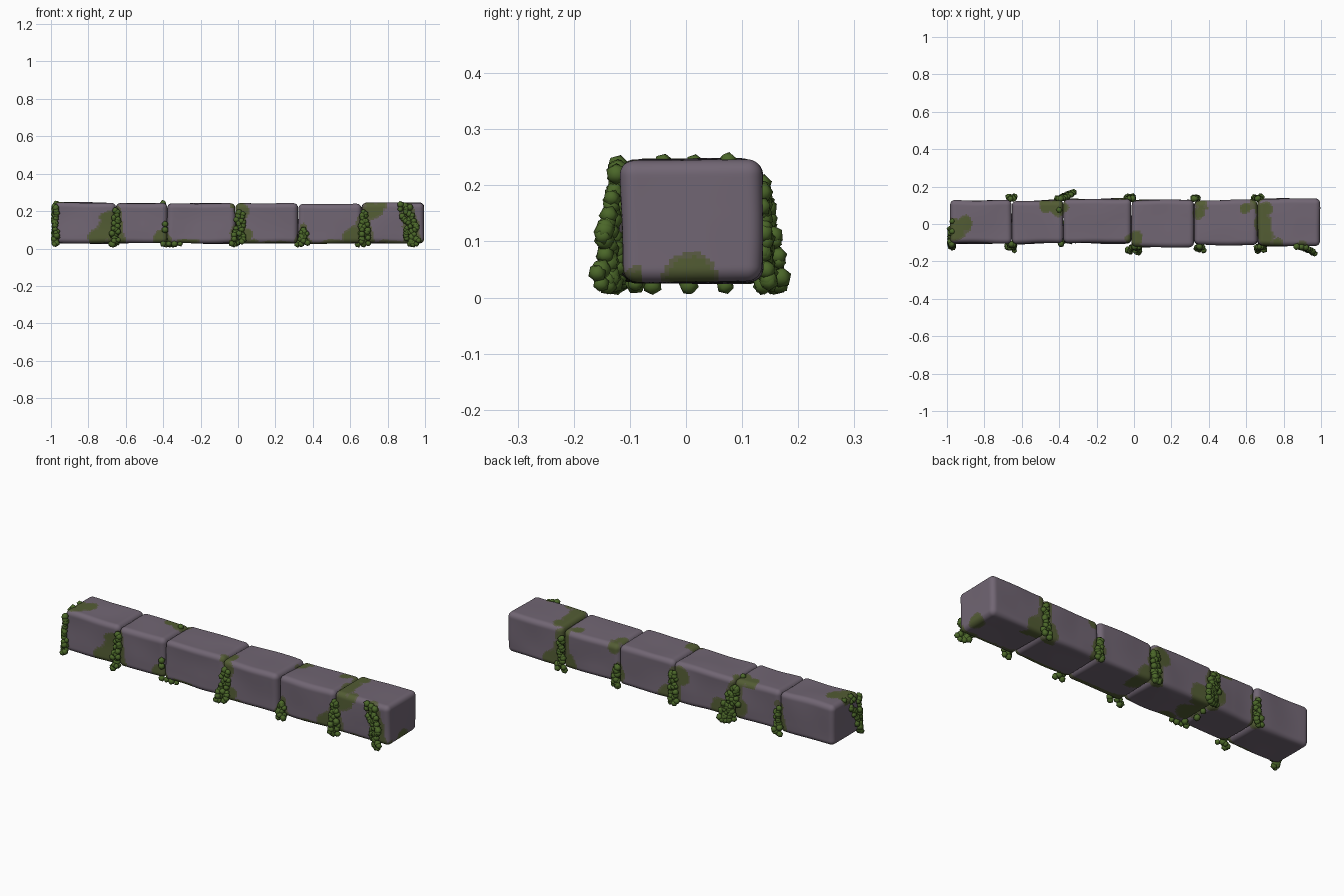
import bpy, bmesh, math, random
from mathutils import Vector, noise

if "Cube" in bpy.data.objects:
    bpy.data.objects.remove(bpy.data.objects["Cube"])

random.seed(7)

def material(name, rgb):
    m = bpy.data.materials.new(name)
    m.diffuse_color = (*rgb, 1)
    m.use_nodes = True
    m.node_tree.nodes["Principled BSDF"].inputs["Base Color"].default_value = m.diffuse_color
    return m

STONE = material("purple_grey_stone", (0.165, 0.132, 0.172))
STAIN = material("moss_stain", (0.086, 0.108, 0.034))
FRINGE = material("faded_moss_stain", (0.105, 0.108, 0.058))
LEAF = material("moss_green", (0.07, 0.135, 0.022))

def make_object(name, bm, mats):
    me = bpy.data.meshes.new(name)
    bm.to_mesh(me)
    bm.free()
    for m in mats:
        me.materials.append(m)
    ob = bpy.data.objects.new(name, me)
    bpy.context.collection.objects.link(ob)

# climbing moss: foot x, lean to the top, top z, half width, depth at the foot
FRONT_MOSS = [
    (-0.972, 0, 0.235, 0.012, 0.022), (-0.655, 0, 0.205, 0.024, 0.040),
    (0.0, 0.012, 0.20, 0.036, 0.035), (0.352, 0, 0.10, 0.028, 0.025),
    (0.675, 0, 0.20, 0.026, 0.030), (0.945, -0.05, 0.24, 0.042, 0.048),
]
BACK_MOSS = [
    (-0.652, 0, 0.16, 0.022, 0.015), (-0.362, -0.03, 0.205, 0.056, 0.042),
    (-0.028, 0.01, 0.19, 0.030, 0.014), (0.333, -0.01, 0.13, 0.020, 0.012),
    (0.664, 0, 0.20, 0.024, 0.014),
]
# stain centres by side: position along x, position across the side, radius
TOP_STAINS = [
    (-0.95, -0.03, 0.055), (-0.90, 0.0, 0.045), (-0.47, 0.10, 0.04), (-0.41, 0.09, 0.05),
    (0.0, -0.08, 0.045), (0.35, 0.07, 0.035), (0.60, 0.08, 0.03), (0.69, 0.08, 0.045),
    (0.69, 0.01, 0.05), (0.71, -0.06, 0.05), (0.76, -0.10, 0.03),
]
FRONT_STAINS = [
    (-0.68, 0.17, 0.05), (-0.70, 0.10, 0.05), (-0.75, 0.05, 0.05), (-0.40, 0.05, 0.05),
    (0.02, 0.20, 0.04), (0.03, 0.06, 0.05), (0.62, 0.05, 0.06), (0.72, 0.20, 0.05),
]
BACK_STAINS = [
    (-0.42, 0.10, 0.05), (-0.31, 0.07, 0.06), (-0.06, 0.18, 0.05), (0.02, 0.06, 0.05),
    (0.36, 0.22, 0.04), (0.66, 0.20, 0.05), (0.72, 0.06, 0.06), (0.62, 0.06, 0.05),
]
BASE_STAINS = [(-0.33, 0.02, 0.07), (-0.27, -0.09, 0.05), (0.04, 0.08, 0.06)]

def wall(x, side):
    if side > 0:
        return 0.135
    return -0.108 if x < -0.01 else -0.121

# signed stain depth: positive inside a stain
def stain_depth(p):
    wob = 0.022 * noise.noise(p * 17)
    side = 1 if p.y > 0 else -1
    best = 0.05 - math.dist(p, (0.995, 0.005, 0.03)) - wob * 0.4
    if p.z > 0.215:
        best = max([best] + [r - wob - math.hypot(p.x - x, p.y - y) for x, y, r in TOP_STAINS])
    if p.z < 0.05:
        best = max([best] + [r - wob - math.hypot(p.x - x, p.y - y) for x, y, r in BASE_STAINS])
    if abs(p.y) > 0.08:
        spots = BACK_STAINS if side > 0 else FRONT_STAINS
        best = max([best] + [r - wob - math.hypot(p.x - x, p.z - z) for x, z, r in spots])
    for x, lean, top, w, d in (BACK_MOSS if side > 0 else FRONT_MOSS):
        if x > -0.9:
            t = max(0, min(1, p.z / top))
            q = (x + lean * t, wall(x, side), top * t)
            best = max(best, 0.025 + 0.3 * w + 0.015 * (1 - t) - wob - math.dist(p, q))
    if p.y < -0.08 and p.x > -0.05:
        best = max(best, 0.043 + 1.1 * wob - p.z)
    return best

# stone blocks: rounded boxes with worn, slightly uneven faces
def block(name, x0, x1, y0, y1, z1, r=0.026, cells=38):
    z0 = 0.028
    h = Vector((x1 - x0, y1 - y0, z1 - z0)) / 2
    c = Vector((x0 + x1, y0 + y1, z0 + z1)) / 2
    bm = bmesh.new()
    bmesh.ops.create_cube(bm, size=2)
    bmesh.ops.subdivide_edges(bm, edges=bm.edges[:], cuts=cells - 1, use_grid_fill=True)
    for v in bm.verts:
        # crowd grid lines toward the edges, then round them
        p = Vector([(math.sin(a * math.pi / 2) * 0.4 + a * 0.6) * b for a, b in zip(v.co, h)])
        q = Vector([max(r - b, min(b - r, a)) for a, b in zip(p, h)])
        d = p - q
        w = c + (q + d.normalized() * r if d.length > 0 else p)
        n = noise.noise_vector(w * 5 + Vector((x0 * 30, 0, 0)))
        v.co = w + Vector((n.x * 0.003, n.y * 0.008, n.z * 0.006))
    for f in bm.faces:
        f.smooth = True
        depth = stain_depth(f.calc_center_median())
        f.material_index = 0 if depth < 0 else 2 if depth < 0.009 else 1
    make_object(name, bm, [STONE, STAIN, FRINGE])

SEAMS = [-0.984, -0.653, -0.378, -0.013, 0.321, 0.660, 0.996]
FRONT_Y = [-0.104, -0.104, -0.104, -0.124, -0.113, -0.116]
BACK_Y = [0.126, 0.126, 0.135, 0.128, 0.126, 0.137]
TOP_Z = [0.246, 0.242, 0.242, 0.240, 0.236, 0.244]
for i in range(6):
    block(f"stone_block_{i + 1}", SEAMS[i] + 0.001, SEAMS[i + 1] - 0.001,
          FRONT_Y[i], BACK_Y[i], TOP_Z[i])

# moss: clumps of small rounded balls
def moss(name, points):
    bm = bmesh.new()
    for p in points:
        ret = bmesh.ops.create_icosphere(bm, subdivisions=1, radius=random.uniform(0.015, 0.020))
        aim = Vector((random.random(), random.random(), random.random()))
        rot = aim.to_track_quat('Z', 'Y').to_matrix()
        for v in ret["verts"]:
            v.co = rot @ v.co + p
    for f in bm.faces:
        f.smooth = True
    make_object(name, bm, [LEAF])

# moss climbing a side wall, wider and thicker at its foot
def climber(name, side, x, lean, top, w, depth):
    pts = []
    count = int(4300 * w * top) + 6
    for i in range(count):
        t = ((i + random.random()) / count) ** 1.2
        u = random.uniform(-1, 1)
        px = x + lean * t + u * w * (1 - 0.6 * t if x < 0.9 else 0.85)
        # the leaning clumps swell toward one side
        swell = 0.5 + 0.5 * u if lean < -0.02 else random.random() ** 0.8
        pts.append(Vector((px, wall(x, side) + side * swell * depth * (1 - t),
                           0.021 + (top - 0.021) * t)))
    moss(name, pts)

for label, side, table in (("front", -1, FRONT_MOSS), ("back", 1, BACK_MOSS)):
    for i, row in enumerate(table):
        climber(f"{label}_moss_{i + 1}", side, *row)

# moss on the left end face
moss("left_end_moss", [Vector((-0.982 + random.uniform(-0.002, 0.004),
                               random.uniform(-0.11, -0.11 + 0.006 * i), 0.03 + 0.0085 * i))
                       for i in range(24)])

# loose balls: top, one front seam, and a trail under the base
moss("top_moss", [Vector((-0.972, -0.04, 0.240)), Vector((-0.972, 0.015, 0.240)),
                  Vector((-0.40, 0.075, 0.243))])
moss("front_seam_moss", [Vector((-0.39, -0.106, 0.10 + 0.03 * i)) for i in range(2)]
     + [Vector((-0.40 + 0.03 * i, -0.09, 0.025)) for i in range(4)])
moss("underside_moss", [Vector((-0.36 + random.uniform(-0.03, 0.03), -0.06 + 0.065 * i, 0.022))
                        for i in range(3)])
